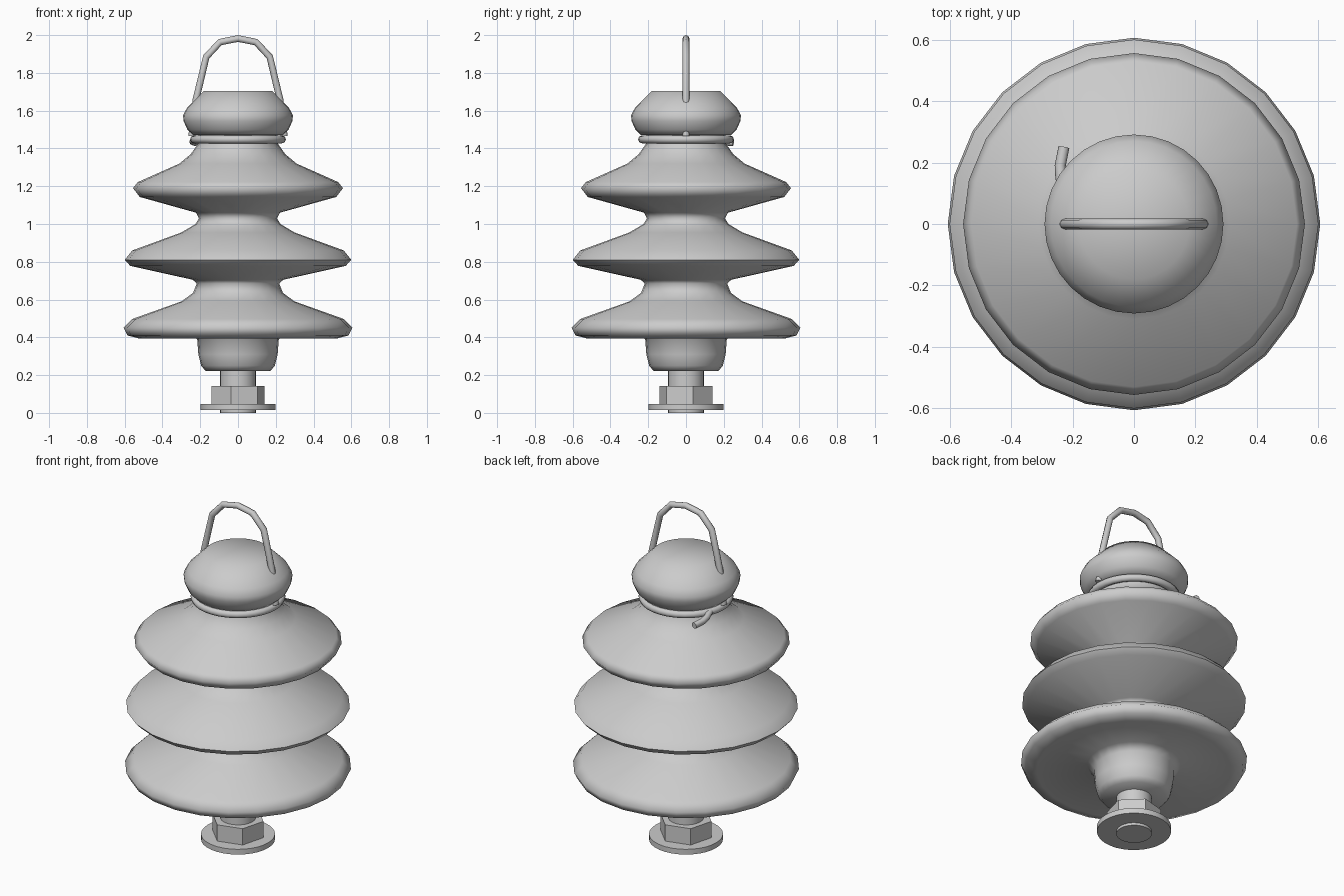
import bpy, bmesh, math
from mathutils import Matrix

if "Cube" in bpy.data.objects:
    bpy.data.objects.remove(bpy.data.objects["Cube"])

grey = bpy.data.materials.new("plain grey")
grey.diffuse_color = (0.6, 0.6, 0.6, 1)
grey.use_nodes = True
grey.node_tree.nodes["Principled BSDF"].inputs["Base Color"].default_value = grey.diffuse_color


def lathe(name, profile, sides, angle=80, turn=0, closed=False):
    """Spin a list of (radius, height) points around z."""
    bm = bmesh.new()
    verts = [bm.verts.new((r, 0, z)) for r, z in profile]
    n = len(verts)
    edges = [bm.edges.new((verts[i], verts[(i + 1) % n]))
             for i in range(n if closed else n - 1)]
    bmesh.ops.spin(bm, geom=verts + edges, cent=(0, 0, 0), axis=(0, 0, 1),
                   angle=2 * math.pi, steps=sides, use_merge=False)
    bmesh.ops.remove_doubles(bm, verts=bm.verts, dist=1e-5)
    bmesh.ops.recalc_face_normals(bm, faces=bm.faces)
    bm.transform(Matrix.Rotation(math.radians(turn), 4, 'Z'))
    me = bpy.data.meshes.new(name)
    bm.to_mesh(me)
    bm.free()
    me.materials.append(grey)
    me.shade_smooth()
    me.set_sharp_from_angle(angle=math.radians(angle))
    ob = bpy.data.objects.new(name, me)
    bpy.context.collection.objects.link(ob)


def wire(name, points, radius):
    """Round wire along straight segments."""
    cu = bpy.data.curves.new(name, 'CURVE')
    cu.dimensions = '3D'
    cu.bevel_depth = radius
    cu.bevel_resolution = 2
    cu.use_fill_caps = True
    sp = cu.splines.new('POLY')
    sp.points.add(len(points) - 1)
    for p, co in zip(sp.points, points):
        p.co = (*co, 1)
    sp.use_smooth = True
    cu.materials.append(grey)
    ob = bpy.data.objects.new(name, cu)
    bpy.context.collection.objects.link(ob)


# Mounting hardware at the bottom
lathe("bolt_shaft", [(0, 0), (0.095, 0), (0.095, 0.25), (0, 0.25)], 24, 40)
lathe("washer", [(0, 0.015), (0.198, 0.015), (0.198, 0.046), (0, 0.046)], 32, 40)
lathe("hex_nut", [(0, 0.04), (0.145, 0.04), (0.145, 0.142), (0, 0.142)], 6, 30, 15)

# Ceramic body with three sheds
lathe("insulator_body", [
    (0, 0.222), (0.172, 0.222), (0.195, 0.25), (0.21, 0.31), (0.216, 0.39), (0.25, 0.425),
    (0.52, 0.393), (0.585, 0.41), (0.606, 0.452), (0.56, 0.497),
    (0.30, 0.59), (0.238, 0.635), (0.218, 0.685),
    (0.24, 0.705), (0.57, 0.778), (0.60, 0.81), (0.56, 0.86),
    (0.30, 0.955), (0.225, 1.0), (0.207, 1.03), (0.222, 1.06),
    (0.52, 1.143), (0.556, 1.19), (0.53, 1.222),
    (0.31, 1.32), (0.25, 1.37), (0.208, 1.43), (0.208, 1.48)], 24)

# Domed-looking cap
lathe("cap", [
    (0, 1.47), (0.238, 1.47), (0.268, 1.50), (0.288, 1.545), (0.291, 1.575),
    (0.27, 1.615), (0.18, 1.705), (0, 1.705)], 32, 80)

# Tie ring under the cap, with its loose wire end
R, r = 0.233, 0.021
lathe("tie_ring", [(R + r * math.cos(i * math.pi / 4), 1.448 + r * math.sin(i * math.pi / 4))
                   for i in range(8)], 32, 80, closed=True)
wire("tie_tail", [(-0.22, 0.09, 1.45), (-0.238, 0.15, 1.44), (-0.24, 0.19, 1.435),
                  (-0.228, 0.25, 1.43)], 0.018)

# Wire handle, passing through the cap and showing below it
half = [(0.245, 1.465), (0.222, 1.66), (0.168, 1.885), (0.095, 1.963)]
path = [(-x, 0, z) for x, z in half] + [(0, 0, 1.982)] + [(x, 0, z) for x, z in reversed(half)]
wire("handle", path, 0.018)
